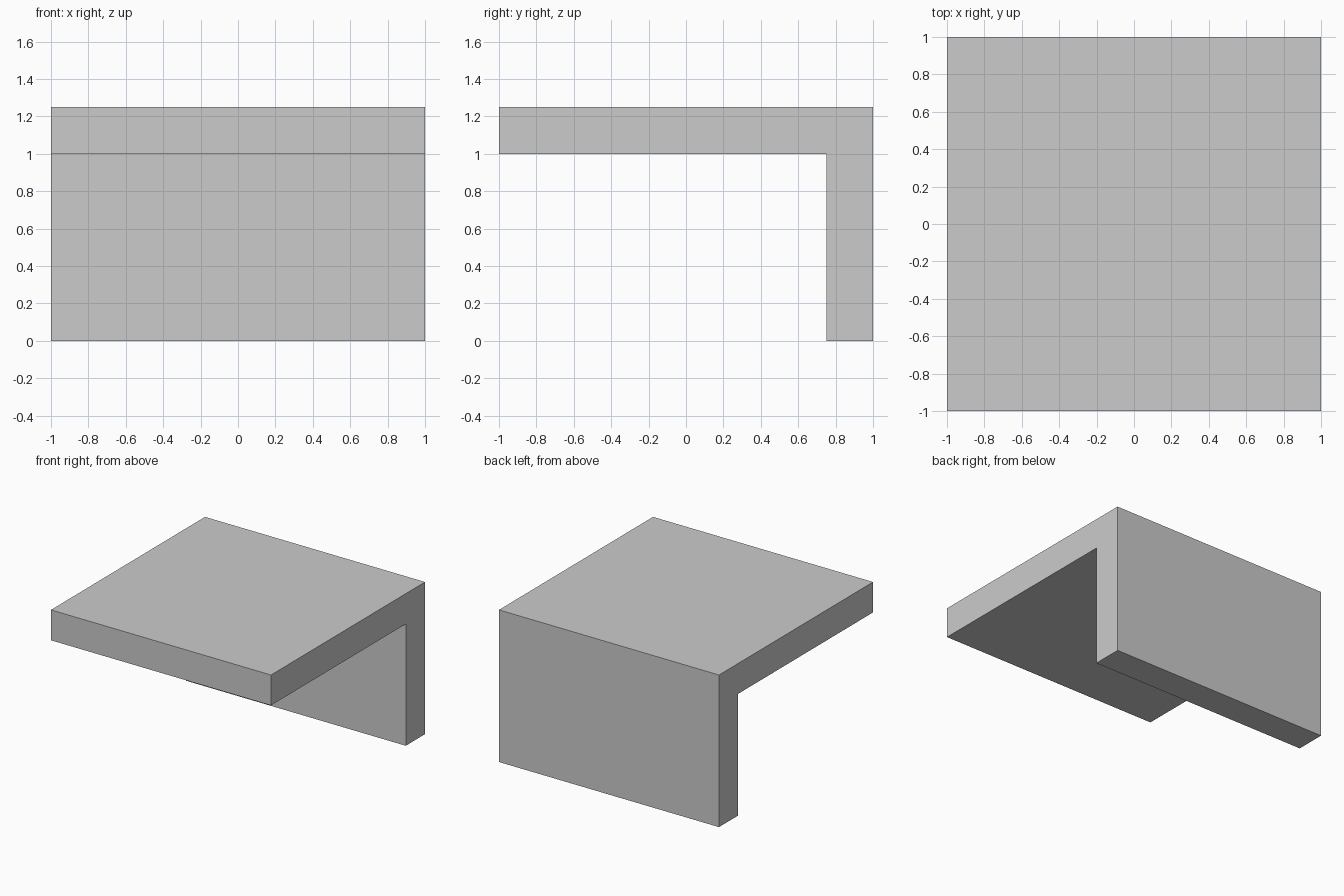
import bpy, bmesh
from mathutils import Vector

if "Cube" in bpy.data.objects:
    bpy.data.objects.remove(bpy.data.objects["Cube"])

W, T = 2.0, 0.25          # width, thickness

bm = bmesh.new()


def cell(y0, y1, z0, z1):
    """One quad of the side profile, lying on x = -1."""
    pts = [(y0, z0), (y1, z0), (y1, z1), (y0, z1)]
    bm.faces.new([bm.verts.new((-W / 2, y, z)) for y, z in pts])


# Rear upright in five courses, then the top slab reaching forward
for i in range(5):
    cell(1 - T, 1, i * T, (i + 1) * T)
cell(-1, 1 - T, 1, 1 + T)
bmesh.ops.remove_doubles(bm, verts=bm.verts, dist=1e-4)

# Extrude the L profile across the full width
ext = bmesh.ops.extrude_face_region(bm, geom=bm.faces[:], use_keep_orig=True)
verts = [g for g in ext["geom"] if isinstance(g, bmesh.types.BMVert)]
bmesh.ops.translate(bm, verts=verts, vec=Vector((W, 0, 0)))
bmesh.ops.recalc_face_normals(bm, faces=bm.faces)

# Upright courses fade from grey at the foot to lighter grey at the top
for f in bm.faces:
    c = f.calc_center_median()
    if c.y > 1 - T - 1e-3:
        f.material_index = 1 + min(int(c.z / T), 4)

mesh = bpy.data.meshes.new("slab_with_rear_upright")
bm.to_mesh(mesh)
bm.free()
for i, g in enumerate((0.60, 0.60, 0.62, 0.66, 0.68, 0.69)):
    mat = bpy.data.materials.new(f"grey_{i}")
    mat.diffuse_color = (g, g, g, 1)
    mat.use_nodes = True
    mat.node_tree.nodes["Principled BSDF"].inputs["Base Color"].default_value = mat.diffuse_color
    mesh.materials.append(mat)
obj = bpy.data.objects.new("slab_with_rear_upright", mesh)
bpy.context.collection.objects.link(obj)
